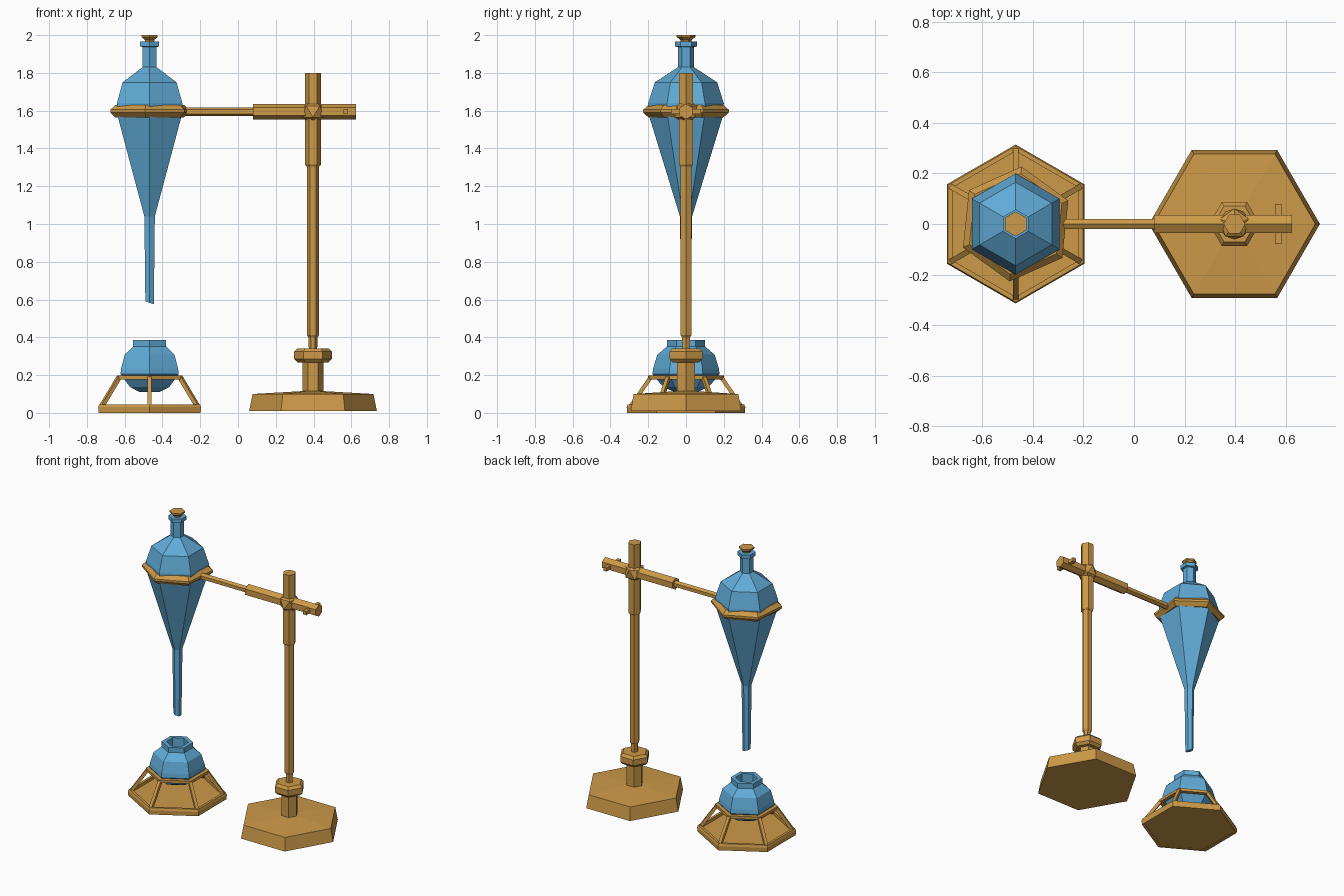
import bpy, bmesh, math
from mathutils import Vector, Matrix

old = bpy.data.objects.get("Cube")
if old:
    bpy.data.objects.remove(old, do_unlink=True)


def material(name, rgb):
    m = bpy.data.materials.new(name)
    m.use_nodes = True
    m.diffuse_color = (*rgb, 1)
    m.node_tree.nodes["Principled BSDF"].inputs["Base Color"].default_value = (*rgb, 1)
    return m


BLUE = material("blue glass", (0.12, 0.41, 0.68))
TAN = material("golden tan", (0.61, 0.32, 0.065))


def finish(name, bm, mat):
    bmesh.ops.recalc_face_normals(bm, faces=bm.faces)
    me = bpy.data.meshes.new(name)
    bm.to_mesh(me)
    bm.free()
    me.materials.append(mat)
    ob = bpy.data.objects.new(name, me)
    bpy.context.collection.objects.link(ob)
    return ob


def lathe(name, profile, mat, origin, turn=0, loop=False, rot=None, sides=6):
    """Spin (radius, height) points into a faceted solid, or a ring when loop is set."""
    bm = bmesh.new()
    rows = []
    for r, z in profile:
        angles = [math.radians(turn) + math.tau * i / sides for i in range(sides)]
        rows.append([bm.verts.new((r * math.cos(a), r * math.sin(a), z)) for a in angles])
    pairs = list(zip(rows, rows[1:]))
    if loop:
        pairs.append((rows[-1], rows[0]))
    else:
        bm.faces.new(rows[0][::-1])
        bm.faces.new(rows[-1])
    for a, b in pairs:
        for i in range(sides):
            j = (i + 1) % sides
            bm.faces.new((a[i], a[j], b[j], b[i]))
    mtx = Matrix.Translation(origin)
    if rot:
        mtx = mtx @ rot.to_4x4()
    bm.transform(mtx)
    return finish(name, bm, mat)


def bar(name, p, q, r, mat, sides=6, turn=0):
    p, q = Vector(p), Vector(q)
    d = q - p
    return lathe(name, [(r, 0), (r, d.length)], mat, p, turn,
                 rot=d.to_track_quat('Z', 'Y').to_matrix(), sides=sides)


GLASS = (-0.468, 0, 0)   # axis of funnel and flask
POLE = (0.397, 0, 0)     # axis of the stand
ARM_Z = 1.595

# Separating funnel with a slanted tip
funnel = lathe("funnel", [(0.026, 0.583), (0.032, 1.04), (0.198, 1.58), (0.2, 1.64),
                          (0.165, 1.75), (0.043, 1.83), (0.043, 1.937), (0.058, 1.94),
                          (0.058, 1.966)], BLUE, GLASS, 30)
for v in funnel.data.vertices:
    if v.co.z < 0.6:
        v.co.z -= 0.33 * (v.co.x - GLASS[0])
lathe("stopper", [(0.024, 1.95), (0.03, 1.975), (0.049, 1.99), (0.049, 2.0)], TAN, GLASS, 30)

# Holding ring and arm
lathe("holding_ring", [(0.18, 1.57), (0.2, 1.565), (0.228, 1.59), (0.228, 1.605),
                       (0.2, 1.63), (0.18, 1.63)], TAN, GLASS, 24, loop=True)
to_x = Matrix.Rotation(math.pi / 2, 3, 'Y')
lathe("arm_rod", [(0.023, -0.28), (0.023, 0.1)], TAN, (0, 0, ARM_Z), rot=to_x)
lathe("arm_sleeve", [(0.041, 0.08), (0.041, 0.625)], TAN, (0, 0, ARM_Z), rot=to_x)
bar("cross_pin", (0.57, -0.08, ARM_Z), (0.57, 0.08, ARM_Z), 0.018, TAN, 4, 45)

# Clamp boss where arm and pole meet
bm = bmesh.new()
bmesh.ops.create_icosphere(bm, subdivisions=1, radius=0.068)
bm.transform(Matrix.Translation((POLE[0], 0, ARM_Z)) @ Matrix.Rotation(math.pi / 2, 4, 'Z'))
finish("clamp_boss", bm, TAN)

# Stand: base, foot post, collar, pole, upper sleeve
lathe("stand_base", [(0.338, 0.01), (0.32, 0.1), (0.06, 0.115)], TAN, POLE)
lathe("foot_post", [(0.055, 0.1), (0.055, 0.28)], TAN, POLE)
lathe("collar", [(0.082, 0.268), (0.1, 0.285), (0.1, 0.325), (0.082, 0.342)], TAN, POLE)
lathe("pole", [(0.022, 0.33), (0.024, 0.4), (0.033, 0.412), (0.033, 1.32)], TAN, POLE)
lathe("pole_sleeve", [(0.035, 1.305), (0.043, 1.315), (0.043, 1.8)], TAN, POLE)

# Receiving flask with an open mouth
lathe("flask", [(0.06, 0.11), (0.12, 0.137), (0.178, 0.205), (0.174, 0.235), (0.152, 0.308),
                (0.1, 0.352), (0.1, 0.387), (0.07, 0.387), (0.07, 0.3)], BLUE, GLASS, 30)

# Flask cradle: floor plate, rim, top ring, six sloping legs
lathe("cradle_floor", [(0.305, 0.002), (0.305, 0.025)], TAN, GLASS, 30)
lathe("cradle_rim", [(0.312, 0), (0.314, 0.03), (0.308, 0.045), (0.288, 0.045), (0.288, 0)],
      TAN, GLASS, 30, loop=True)
lathe("cradle_top_ring", [(0.2, 0.178), (0.2, 0.197), (0.17, 0.197), (0.17, 0.178)],
      TAN, GLASS, 30, loop=True)
for i in range(6):
    a = math.radians(30 + 60 * i)
    out = Vector((math.cos(a), math.sin(a), 0))
    c = Vector(GLASS)
    bar(f"cradle_leg_{i + 1}", c + out * 0.296 + Vector((0, 0, 0.03)),
        c + out * 0.188 + Vector((0, 0, 0.187)), 0.015, TAN, 4, 45)
